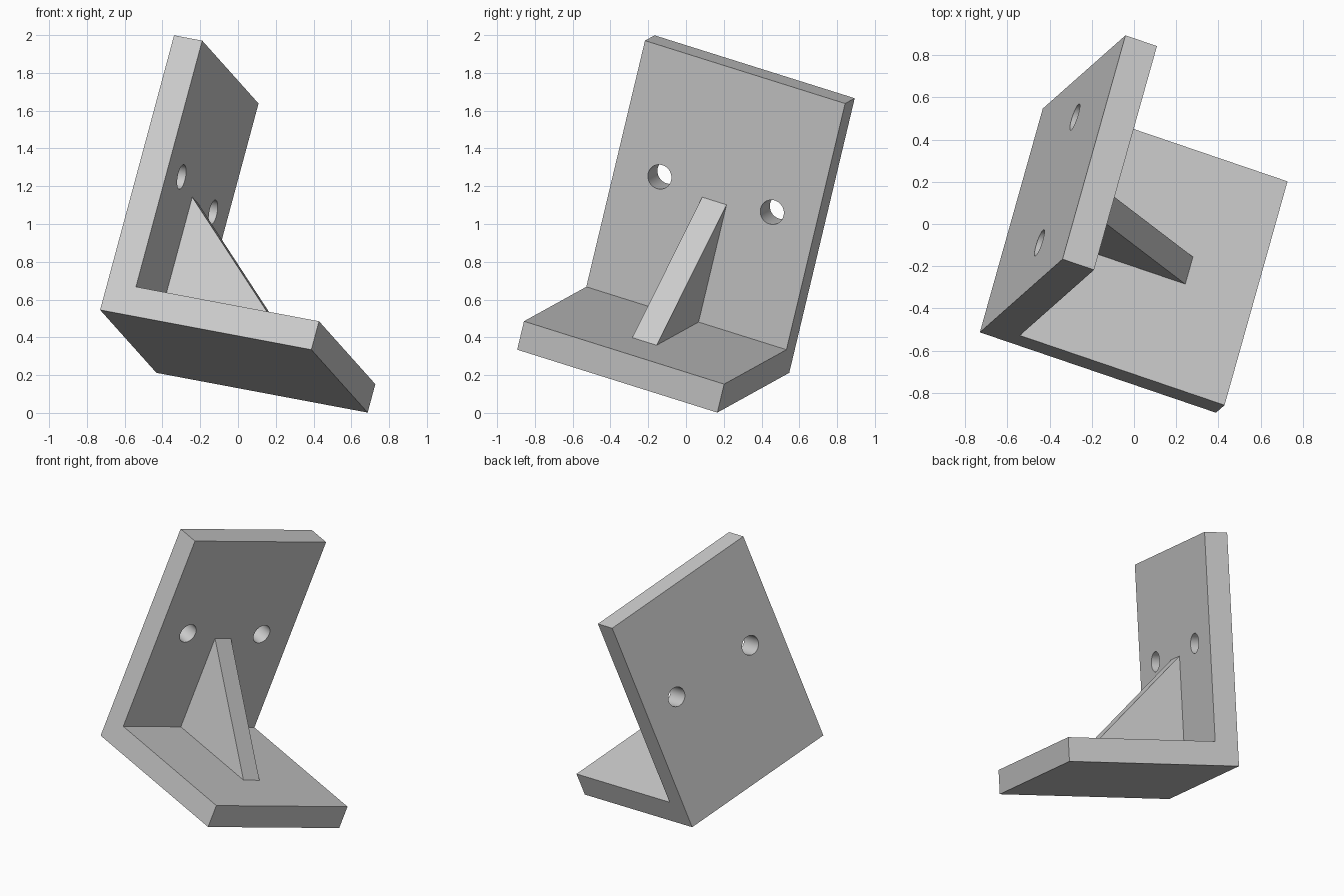
import bpy, bmesh
from math import radians
from mathutils import Matrix, Euler

if "Cube" in bpy.data.objects:
    bpy.data.objects.remove(bpy.data.objects["Cube"])

# Tilted frame of the bracket: x along the foot, y across, z up the wall
FRAME = (Matrix.Translation((-0.73, -0.513, 0.545))
         @ Euler((radians(-17.1), radians(10.1), radians(-18.8))).to_matrix().to_4x4())
LENGTH, WIDTH, HEIGHT, THICK = 1.20, 1.15, 1.545, 0.16


def extrude_profile(name, points, y0, y1):
    """Extrude an xz profile from y0 to y1 in the bracket frame."""
    bm = bmesh.new()
    face = bm.faces.new([bm.verts.new((x, y0, z)) for x, z in points])
    new = bmesh.ops.extrude_face_region(bm, geom=[face])["geom"]
    verts = [v for v in new if isinstance(v, bmesh.types.BMVert)]
    bmesh.ops.translate(bm, verts=verts, vec=(0, y1 - y0, 0))
    bmesh.ops.recalc_face_normals(bm, faces=bm.faces)
    mesh = bpy.data.meshes.new(name)
    bm.to_mesh(mesh)
    bm.free()
    obj = bpy.data.objects.new(name, mesh)
    bpy.context.collection.objects.link(obj)
    obj.matrix_world = FRAME
    return obj


# L-shaped plate: foot and wall in one piece
bracket = extrude_profile("angle_bracket", [
    (0, 0), (LENGTH, 0), (LENGTH, THICK), (THICK, THICK), (THICK, HEIGHT), (0, HEIGHT)],
    0, WIDTH)

# Triangular stiffening rib on the centre line
extrude_profile("gusset_rib", [(THICK, THICK), (0.86, THICK), (THICK, 0.82)],
                WIDTH / 2 - 0.07, WIDTH / 2 + 0.07)

# Two round screw holes through the wall
for side in (-1, 1):
    bpy.ops.mesh.primitive_cylinder_add(vertices=32, radius=0.066, depth=0.5)
    cutter = bpy.context.object
    cutter.name = "hole_cutter"
    cutter.hide_render = True
    cutter.matrix_world = (FRAME
                           @ Matrix.Translation((THICK / 2, WIDTH / 2 + side * 0.323, 0.856))
                           @ Matrix.Rotation(radians(90), 4, 'Y'))
    bpy.context.view_layer.objects.active = bracket
    mod = bracket.modifiers.new("hole", 'BOOLEAN')
    mod.operation, mod.solver, mod.object = 'DIFFERENCE', 'EXACT', cutter
    bpy.ops.object.modifier_apply(modifier=mod.name)
    bpy.data.objects.remove(cutter)

# Smooth hole walls, crisp plate edges
bpy.ops.object.select_all(action='DESELECT')
bracket.select_set(True)
bpy.context.view_layer.objects.active = bracket
bpy.ops.object.shade_smooth_by_angle(angle=radians(30))
